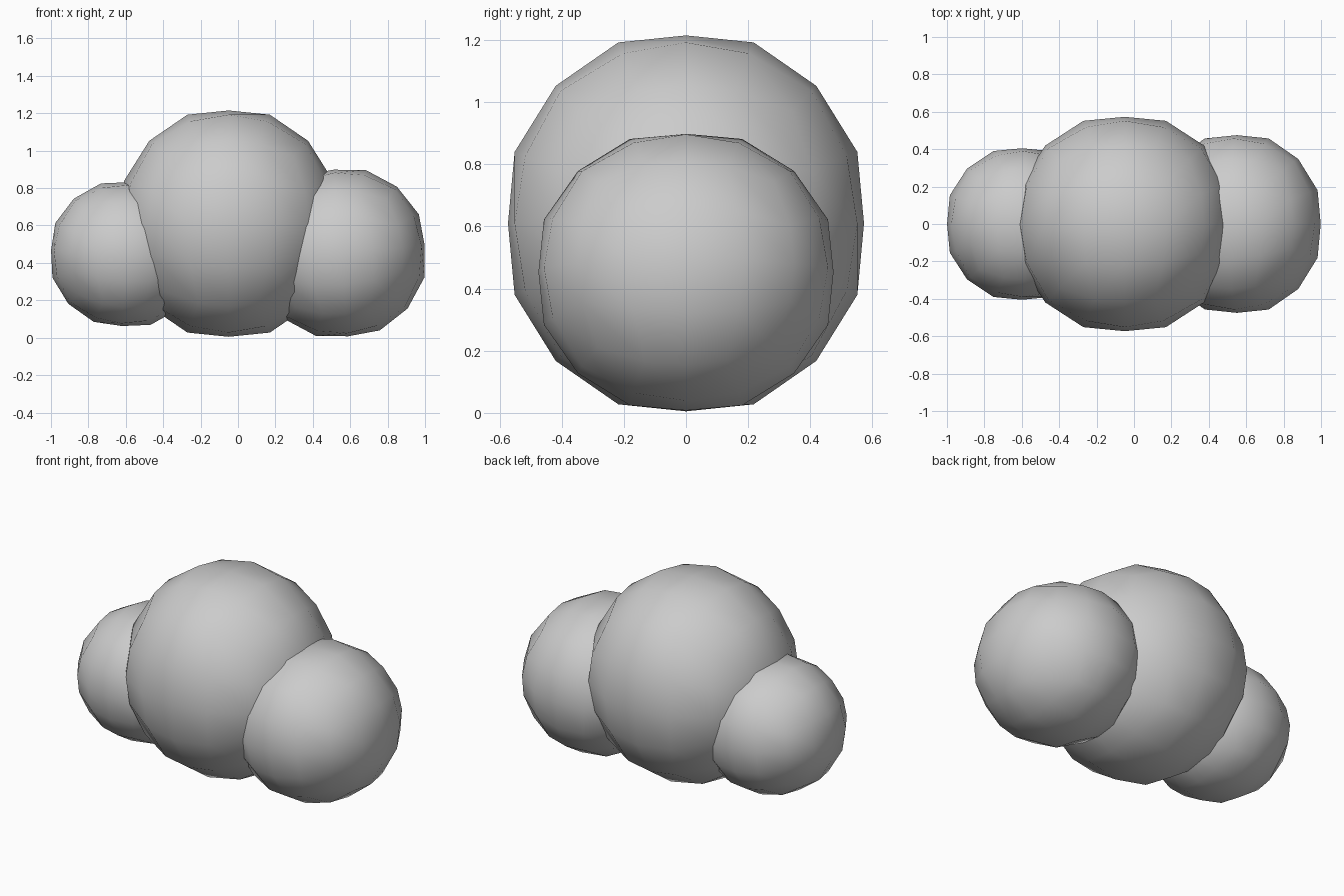
import bpy, bmesh, math
from mathutils import Vector, Matrix

if "Cube" in bpy.data.objects:
    bpy.data.objects.remove(bpy.data.objects["Cube"])


def puff(name, centre, radii, tilt):
    """Rounded cube-sphere with 4 x 4 quads a side and slightly flattened poles."""
    bm = bmesh.new()
    bmesh.ops.create_cube(bm, size=2)
    bmesh.ops.subdivide_edges(bm, edges=bm.edges[:], cuts=3, use_grid_fill=True)
    for v in bm.verts:
        d = Vector([math.copysign(0.395, c) if 0.3 < abs(c) < 0.7 else c for c in v.co])
        d.normalize()
        bulge = 1 + 0.035 * min(1, (1 - max(abs(c) for c in d)) / 0.065)
        v.co = Vector([c * bulge * r for c, r in zip(d, radii)])
    bm.transform(Matrix.Rotation(math.radians(tilt), 4, 'Y'))
    bmesh.ops.recalc_face_normals(bm, faces=bm.faces[:])
    for f in bm.faces:
        f.smooth = True
    me = bpy.data.meshes.new(name)
    bm.to_mesh(me)
    bm.free()
    ob = bpy.data.objects.new(name, me)
    ob.location = centre
    bpy.context.collection.objects.link(ob)
    return ob


# Three overlapping puffs of the cloud
puff("middle_puff", (-0.05, 0, 0.61), (0.58, 0.573, 0.605), 0)
puff("left_puff", (-0.60, 0, 0.447), (0.40, 0.405, 0.385), 3)
puff("right_puff", (0.55, 0, 0.453), (0.45, 0.475, 0.447), -5)
